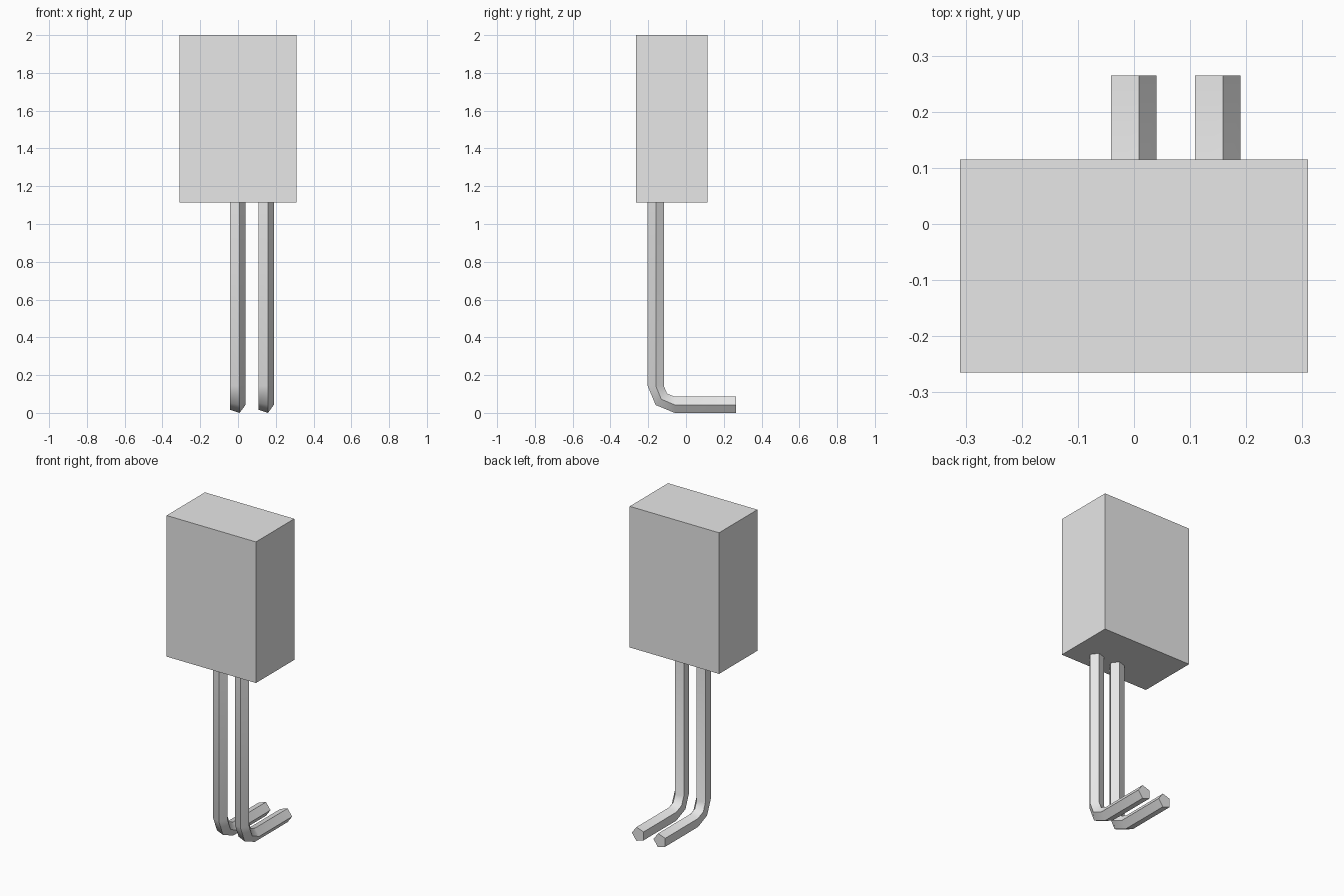
import bpy, bmesh
from math import sin, cos, pi, radians
from mathutils import Vector

cube = bpy.data.objects.get("Cube")
if cube:
    bpy.data.objects.remove(cube, do_unlink=True)

grey = bpy.data.materials.new("light_grey")
grey.use_nodes = True
colour = (0.8, 0.8, 0.8, 1)
grey.diffuse_color = colour
grey.node_tree.nodes["Principled BSDF"].inputs["Base Color"].default_value = colour


def finish(name, bm):
    bmesh.ops.recalc_face_normals(bm, faces=bm.faces)
    mesh = bpy.data.meshes.new(name)
    bm.to_mesh(mesh)
    bm.free()
    mesh.materials.append(grey)
    obj = bpy.data.objects.new(name, mesh)
    bpy.context.collection.objects.link(obj)
    return obj


# Rectangular body
BOTTOM, TOP = 1.115, 2.0
bm = bmesh.new()
bmesh.ops.create_cube(bm, size=1)
for v in bm.verts:
    v.co = Vector((v.co.x * 0.62, v.co.y * 0.38 - 0.075,
                   v.co.z * (TOP - BOTTOM) + (TOP + BOTTOM) / 2))
finish("body", bm)

# Bent five-sided prongs: each station is (y, z, tilt of the outward direction)
RADIUS, BEND, SIDES = 0.045, 0.1, 5
LOW = RADIUS * sin(radians(72))
centre_y, centre_z = -0.06, LOW + BEND
stations = [(centre_y - BEND, BOTTOM, 0)]
for i in range(3):
    t = i * pi / 4
    stations.append((centre_y - BEND * cos(t), centre_z - BEND * sin(t), t))
stations.append((0.265, LOW, pi / 2))


def prong(name, x):
    bm = bmesh.new()
    rings = []
    for y, z, t in stations:
        ring = []
        for k in range(SIDES):
            a = 2 * pi * k / SIDES
            out = RADIUS * sin(a)
            ring.append(bm.verts.new((x + RADIUS * cos(a),
                                      y - out * cos(t), z - out * sin(t))))
        rings.append(ring)
    for a, b in zip(rings, rings[1:]):
        for k in range(SIDES):
            n = (k + 1) % SIDES
            bm.faces.new((a[k], a[n], b[n], b[k]))
    bm.faces.new(rings[0])
    bm.faces.new(rings[-1])
    obj = finish(name, bm)
    # Smooth around the bend, sharp along the prong's edges
    bpy.ops.object.select_all(action='DESELECT')
    obj.select_set(True)
    bpy.context.view_layer.objects.active = obj
    bpy.ops.object.shade_smooth_by_angle(angle=radians(60))


prong("middle_prong", -0.005)
prong("left_prong", 0.145)
